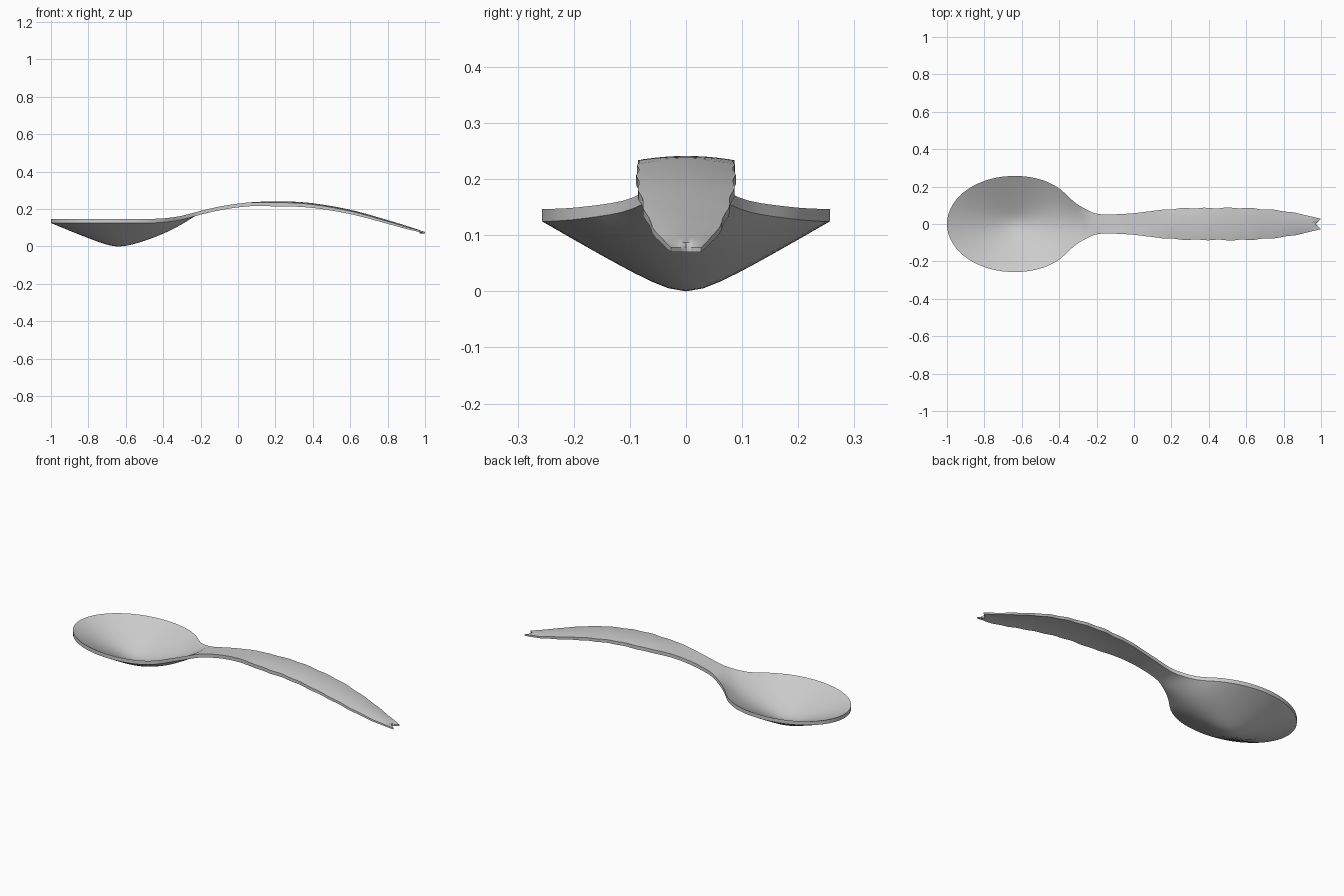
import bpy, bmesh, math

if "Cube" in bpy.data.objects:
    bpy.data.objects.remove(bpy.data.objects["Cube"])

# x, half width, top edge height, thickness (from bowl middle to handle end)
STATIONS = [
    (-0.64, 0.257, 0.147, 0.022), (-0.50, 0.238, 0.147, 0.022),
    (-0.40, 0.190, 0.150, 0.021), (-0.32, 0.118, 0.160, 0.020),
    (-0.26, 0.080, 0.174, 0.020), (-0.20, 0.055, 0.190, 0.020),
    (-0.10, 0.052, 0.213, 0.020), (0.00, 0.058, 0.229, 0.020),
    (0.10, 0.070, 0.238, 0.020), (0.25, 0.083, 0.241, 0.020),
    (0.40, 0.085, 0.231, 0.018), (0.60, 0.085, 0.196, 0.016),
    (0.80, 0.069, 0.141, 0.013), (0.92, 0.047, 0.104, 0.010),
    (1.00, 0.027, 0.078, 0.008)]
CX, RX_TIP, RX_NECK, DEPTH = -0.64, 0.36, 0.41, 0.125
N = 20  # divisions across the width


def sample(x):
    """Smooth (Hermite) interpolation of the station table."""
    S = STATIONS
    if x <= CX:
        u = min(1, (CX - x) / RX_TIP)
        return S[0][1] * math.sqrt(max(0, 1 - u * u)), S[0][2], S[0][3]
    i = max(k for k in range(len(S) - 1) if S[k][0] <= x + 1e-9)
    a, b = S[i], S[i + 1]
    h = b[0] - a[0]
    t = (x - a[0]) / h

    def slope(k, c):
        if k == 0:
            return 0
        lo, hi = S[k - 1], S[min(k + 1, len(S) - 1)]
        return (hi[c] - lo[c]) / (hi[0] - lo[0])
    return [(2*t**3 - 3*t*t + 1) * a[c] + (t**3 - 2*t*t + t) * h * slope(i, c)
            + (3*t*t - 2*t**3) * b[c] + (t**3 - t*t) * h * slope(i + 1, c)
            for c in (1, 2, 3)]


def bowl_drop(x, t):
    """Rounded cone hollow, zero at the rim and beyond the neck."""
    u = (x - CX) / (RX_TIP if x < CX else RX_NECK)
    if u >= 1:
        return 0
    r = math.sqrt(u * u + (1 - u * u) * t * t)
    c = 0.19
    g = (math.hypot(r, c) - c) / (math.hypot(1, c) - c)
    return DEPTH * (1 - g)


# Section positions: tight at the bowl tip, even along the handle
xs = [CX - RX_TIP * math.cos(math.pi / 2 * (k + 0.35) / 16) for k in range(16)]
xs += [CX + (1 - CX) * k / 60 for k in range(61)]

bm = bmesh.new()
rings = []
for x in xs:
    w, z, th = sample(x)
    on_handle = min(1, max(0, (x - 0.05) / 0.15)) * min(1, max(0, (1 - x) / 0.1))
    top, bottom = [], []
    for j in range(N + 1):
        t = -math.cos(math.pi * j / N) * 0.4 + (2 * j / N - 1) * 0.6
        side = 0.6 if t > 0 else 0
        # gently hammered handle edges
        y = t * w * (1 + 0.03 * on_handle * math.sin(x * 52 + side))
        # notched handle end
        px = x - (0.03 * (1 - abs(t)) if x > 0.995 else 0)
        crown = 0.007 * on_handle * t * t
        d = bowl_drop(x, t)
        top.append(bm.verts.new((px, y, z - d - crown)))
        bottom.append(bm.verts.new((px, y, z - th - d - crown)))
    rings.append(top + bottom[::-1])

# Skin between sections, then close both ends
M = 2 * (N + 1)
for a, b in zip(rings, rings[1:]):
    for j in range(M):
        k = (j + 1) % M
        bm.faces.new((a[j], a[k], b[k], b[j]))
for ring in (rings[0], rings[-1]):
    for j in range(N):
        bm.faces.new((ring[j], ring[j + 1], ring[M - 2 - j], ring[M - 1 - j]))
bmesh.ops.recalc_face_normals(bm, faces=bm.faces)

mesh = bpy.data.meshes.new("spoon")
bm.to_mesh(mesh)
bm.free()
spoon = bpy.data.objects.new("spoon", mesh)
bpy.context.collection.objects.link(spoon)
bpy.context.view_layer.objects.active = spoon
spoon.select_set(True)
bpy.ops.object.shade_smooth_by_angle(angle=math.radians(40))
